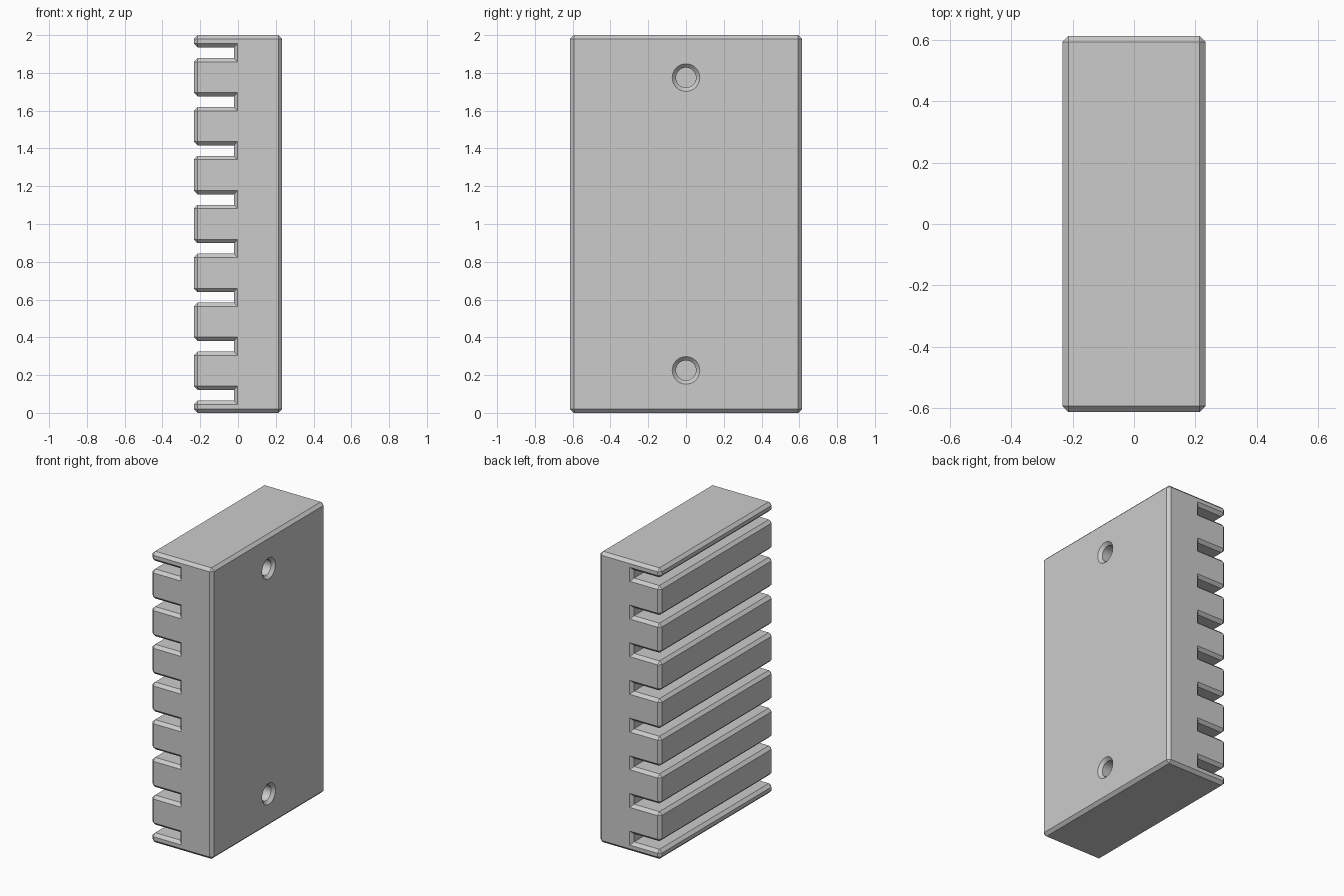
import bpy, bmesh, math
from mathutils import Matrix

cube = bpy.data.objects.get("Cube")
if cube:
    bpy.data.objects.remove(cube, do_unlink=True)

HALF_X, HALF_Y, HEIGHT = 0.234, 0.614, 2.0
CHAMFER = 0.02
SLOTS, PITCH, SLOT_HALF, SLOT_FLOOR = 8, 0.259, 0.028, -0.022
HOLE_R, HOLE_DEPTH, HOLE_OFFSET = 0.053, 0.1, 0.775

grey = bpy.data.materials.new("light grey")
grey.use_nodes = True
colour = (0.6, 0.6, 0.6, 1)
grey.diffuse_color = colour
grey.node_tree.nodes["Principled BSDF"].inputs["Base Color"].default_value = colour


def add_object(name, bm):
    bmesh.ops.recalc_face_normals(bm, faces=bm.faces[:])
    mesh = bpy.data.meshes.new(name)
    bm.to_mesh(mesh)
    bm.free()
    mesh.materials.append(grey)
    obj = bpy.data.objects.new(name, mesh)
    bpy.context.collection.objects.link(obj)
    return obj


# Comb-shaped side profile: flat face on +x, slots open towards -x
profile = [(HALF_X, 0), (HALF_X, HEIGHT), (-HALF_X, HEIGHT)]
for i in reversed(range(SLOTS)):
    z = HEIGHT / 2 + (i - (SLOTS - 1) / 2) * PITCH
    top, bottom = z + SLOT_HALF, z - SLOT_HALF
    profile += [(-HALF_X, top), (SLOT_FLOOR, top), (SLOT_FLOOR, bottom), (-HALF_X, bottom)]
profile.append((-HALF_X, 0))

# Extrude the profile and chamfer only the outward edges
bm = bmesh.new()
face = bm.faces.new([bm.verts.new((x, -HALF_Y, z)) for x, z in profile])
extruded = bmesh.ops.extrude_face_region(bm, geom=[face])["geom"]
bmesh.ops.translate(bm, vec=(0, 2 * HALF_Y, 0),
                    verts=[v for v in extruded if isinstance(v, bmesh.types.BMVert)])
bmesh.ops.recalc_face_normals(bm, faces=bm.faces[:])
outer = [e for e in bm.edges if e.calc_face_angle_signed(0) > 0.5]
bmesh.ops.bevel(bm, geom=outer, offset=CHAMFER, offset_type='OFFSET',
                segments=1, profile=0.5, affect='EDGES')
block = add_object("slotted_block", bm)

# Two blind screw holes with chamfered mouths in the flat face
bm = bmesh.new()
mouth = 0.02
turn = Matrix.Rotation(math.pi / 2, 4, 'Y')
for side in (-1, 1):
    rings = []
    for x, r in ((HALF_X - HOLE_DEPTH, HOLE_R), (HALF_X - CHAMFER, HOLE_R),
                 (HALF_X + mouth, HOLE_R + CHAMFER + mouth)):
        place = Matrix.Translation((x, 0, HEIGHT / 2 + side * HOLE_OFFSET)) @ turn
        rings.append(bmesh.ops.create_circle(bm, segments=32, radius=r, matrix=place)["verts"])
    for a, b in zip(rings, rings[1:]):
        for i in range(len(a)):
            j = (i + 1) % len(a)
            bm.faces.new((a[i], a[j], b[j], b[i]))
    bm.faces.new(rings[0])
    bm.faces.new(rings[-1])
cutter = add_object("screw_hole_cutter", bm)
cutter.hide_render = True

cut = block.modifiers.new("screw_holes", 'BOOLEAN')
cut.operation = 'DIFFERENCE'
cut.solver = 'EXACT'
cut.object = cutter

bpy.ops.object.select_all(action='DESELECT')
bpy.context.view_layer.objects.active = block
block.select_set(True)
bpy.ops.object.modifier_apply(modifier=cut.name)
bpy.data.objects.remove(cutter, do_unlink=True)
bpy.ops.object.shade_smooth_by_angle(angle=math.radians(25))
